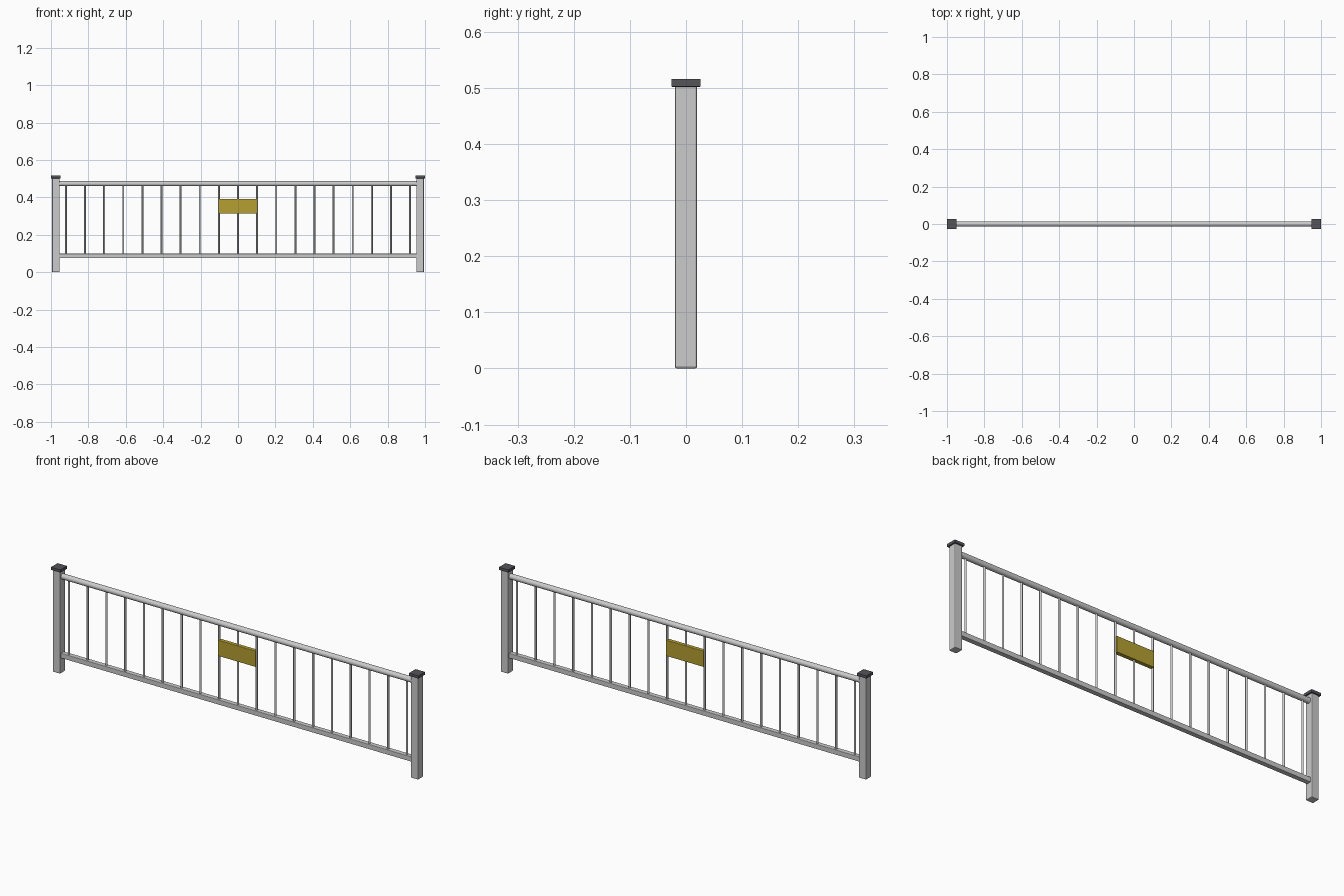
import bpy
import math

cube = bpy.data.objects.get("Cube")
if cube:
    bpy.data.objects.remove(cube, do_unlink=True)


def material(name, color):
    mat = bpy.data.materials.new(name)
    mat.use_nodes = True
    mat.diffuse_color = (*color, 1)
    mat.node_tree.nodes["Principled BSDF"].inputs["Base Color"].default_value = (*color, 1)
    return mat


def box(name, center, size, bevel=0.0, mat=None):
    bpy.ops.mesh.primitive_cube_add(size=1, location=center)
    obj = bpy.context.object
    obj.name = name
    obj.scale = size
    bpy.ops.object.transform_apply(location=False, rotation=False, scale=True)
    if bevel:
        mod = obj.modifiers.new("Bevel", "BEVEL")
        mod.width = bevel
        mod.segments = 2
    if mat:
        obj.data.materials.append(mat)
    return obj


def rod(name, center, radius, length, sides, along_x=False):
    turn = (0, math.pi / 2, 0) if along_x else (0, 0, 0)
    bpy.ops.mesh.primitive_cylinder_add(
        vertices=sides, radius=radius, depth=length, location=center, rotation=turn)
    obj = bpy.context.object
    obj.name = name
    bpy.ops.object.shade_smooth_by_angle(angle=math.radians(40))
    return obj


dark = material("dark_cap", (0.09, 0.09, 0.1))
yellow = material("yellow_plate", (0.46, 0.35, 0.03))

POST_X = 0.974
TOP_Z, BOTTOM_Z = 0.473, 0.087

# End posts with caps
for side, sign in (("left", 1), ("right", -1)):
    box(f"{side}_post", (sign * POST_X, 0, 0.252), (0.04, 0.04, 0.504), 0.004)
    box(f"{side}_post_cap", (sign * POST_X, 0, 0.509), (0.052, 0.052, 0.014), 0.001, dark)

# Round handrail and square lower rail
rod("top_rail", (0, 0, TOP_Z), 0.0135, 1.92, 24, along_x=True)
box("bottom_rail", (0, 0, BOTTOM_Z), (1.92, 0.024, 0.024), 0.002)

# Evenly spaced upright bars
BARS = 19
for i in range(BARS):
    x = -0.92 + 1.84 * i / (BARS - 1)
    rod(f"bar_{i + 1}", (x, 0, (TOP_Z + BOTTOM_Z) / 2), 0.005, TOP_Z - BOTTOM_Z, 12)

# Blank plate in the middle
box("sign_plate", (0, 0, 0.352), (0.204, 0.02, 0.078), 0.002, yellow)
